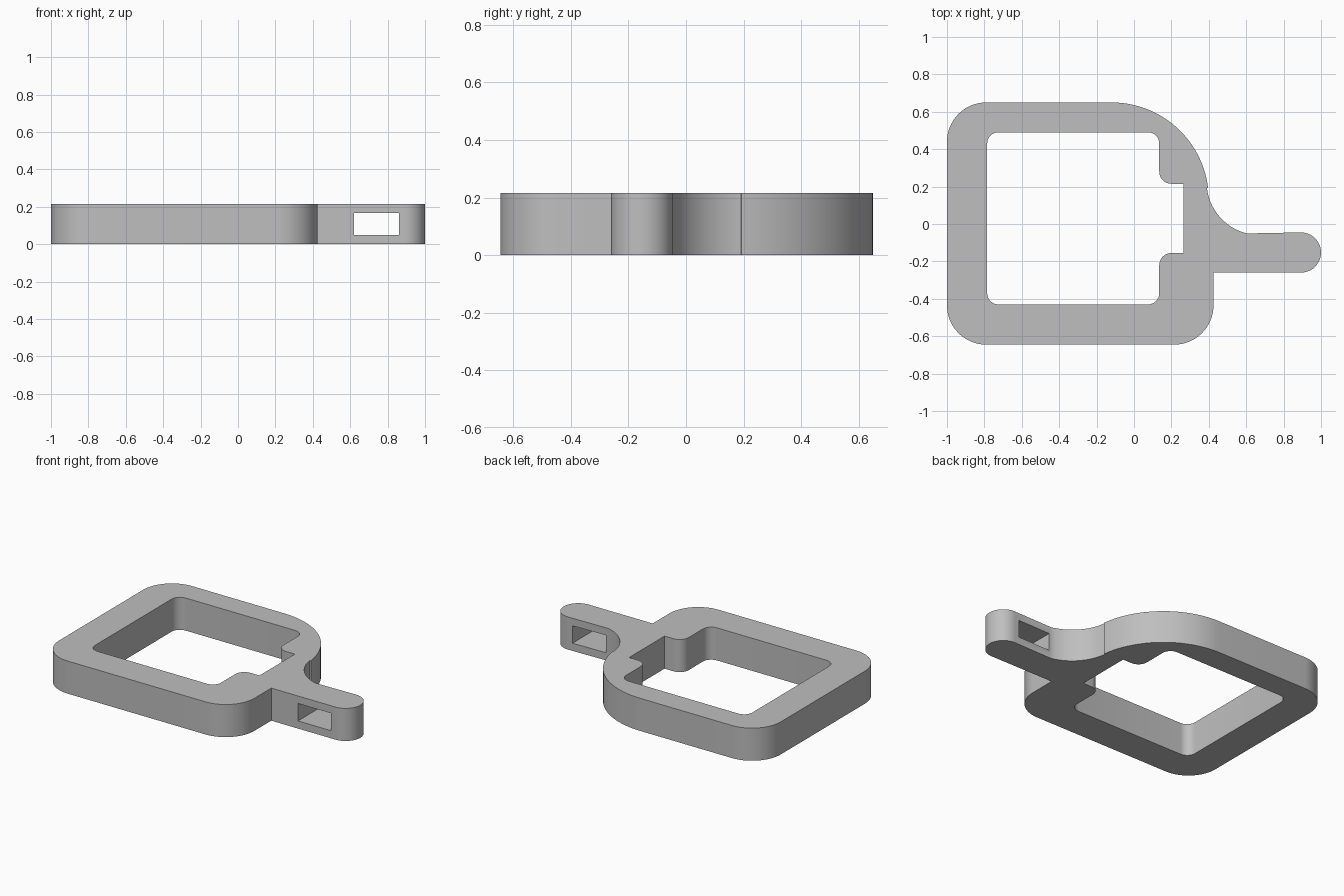
import bpy, bmesh
from math import sin, cos, radians

if "Cube" in bpy.data.objects:
    bpy.data.objects.remove(bpy.data.objects["Cube"])

HEIGHT = 0.215

grey = bpy.data.materials.new("plain grey")
grey.use_nodes = True
colour = (0.52, 0.52, 0.52, 1)
grey.diffuse_color = colour
grey.node_tree.nodes["Principled BSDF"].inputs["Base Color"].default_value = colour


def arc(cx, cy, r, start, end, steps=16):
    """Points along a circular arc, angles in degrees."""
    angles = [radians(start + (end - start) * i / steps) for i in range(steps + 1)]
    return [(cx + r * cos(a), cy + r * sin(a)) for a in angles]


# Outer outline, counter-clockwise: square frame flowing into a handle arm
outer = (arc(-0.79, -0.435, 0.21, 180, 270)
         + arc(0.215, -0.435, 0.21, 270, 360)
         + [(0.425, -0.26)]
         + arc(0.8925, -0.1525, 0.1075, -90, 90, 24)
         + arc(0.672, 0.225, 0.284, 256, 187, 20)
         + arc(-0.12, 0.13, 0.52, 7, 90, 28)
         + arc(-0.79, 0.44, 0.21, 90, 180))

# Inner opening with a stepped notch on the arm side
inner = (arc(-0.725, -0.37, 0.06, 180, 270, 8)
         + arc(0.075, -0.37, 0.06, 270, 360, 8)
         + arc(0.2, -0.22, 0.065, 180, 90, 8)
         + [(0.265, -0.155), (0.265, 0.215)]
         + arc(0.2, 0.28, 0.065, 270, 180, 8)
         + arc(0.075, 0.43, 0.06, 0, 90, 8)
         + arc(-0.725, 0.43, 0.06, 90, 180, 8))

# Fill between both outlines and extrude upward
bm = bmesh.new()
edges = []
for loop in (outer, inner):
    verts = [bm.verts.new((x, y, 0)) for x, y in loop]
    edges += [bm.edges.new((v, verts[i - 1])) for i, v in enumerate(verts)]
bmesh.ops.triangle_fill(bm, edges=edges, use_beauty=True)
raised = bmesh.ops.extrude_face_region(bm, geom=bm.faces[:], use_keep_orig=True)
for v in raised["geom"]:
    if isinstance(v, bmesh.types.BMVert):
        v.co.z = HEIGHT
bmesh.ops.recalc_face_normals(bm, faces=bm.faces[:])
mesh = bpy.data.meshes.new("frame_with_arm")
bm.to_mesh(mesh)
bm.free()
frame = bpy.data.objects.new("frame_with_arm", mesh)
bpy.context.collection.objects.link(frame)
mesh.materials.append(grey)

# Rectangular slot through the arm
bpy.ops.mesh.primitive_cube_add(size=1, location=(0.74, -0.15, 0.108))
cutter = bpy.context.object
cutter.name = "slot_cutter"
cutter.scale = (0.24, 0.5, 0.115)
cutter.data.materials.append(grey)
cut = frame.modifiers.new("slot", "BOOLEAN")
cut.operation = "DIFFERENCE"
cut.solver = "EXACT"
cut.object = cutter

# Apply the cut, drop the cutter and smooth the rounded walls
bpy.ops.object.select_all(action="DESELECT")
bpy.context.view_layer.objects.active = frame
frame.select_set(True)
bpy.ops.object.modifier_apply(modifier=cut.name)
bpy.data.objects.remove(cutter)
bpy.ops.object.shade_smooth_by_angle(angle=radians(30))
